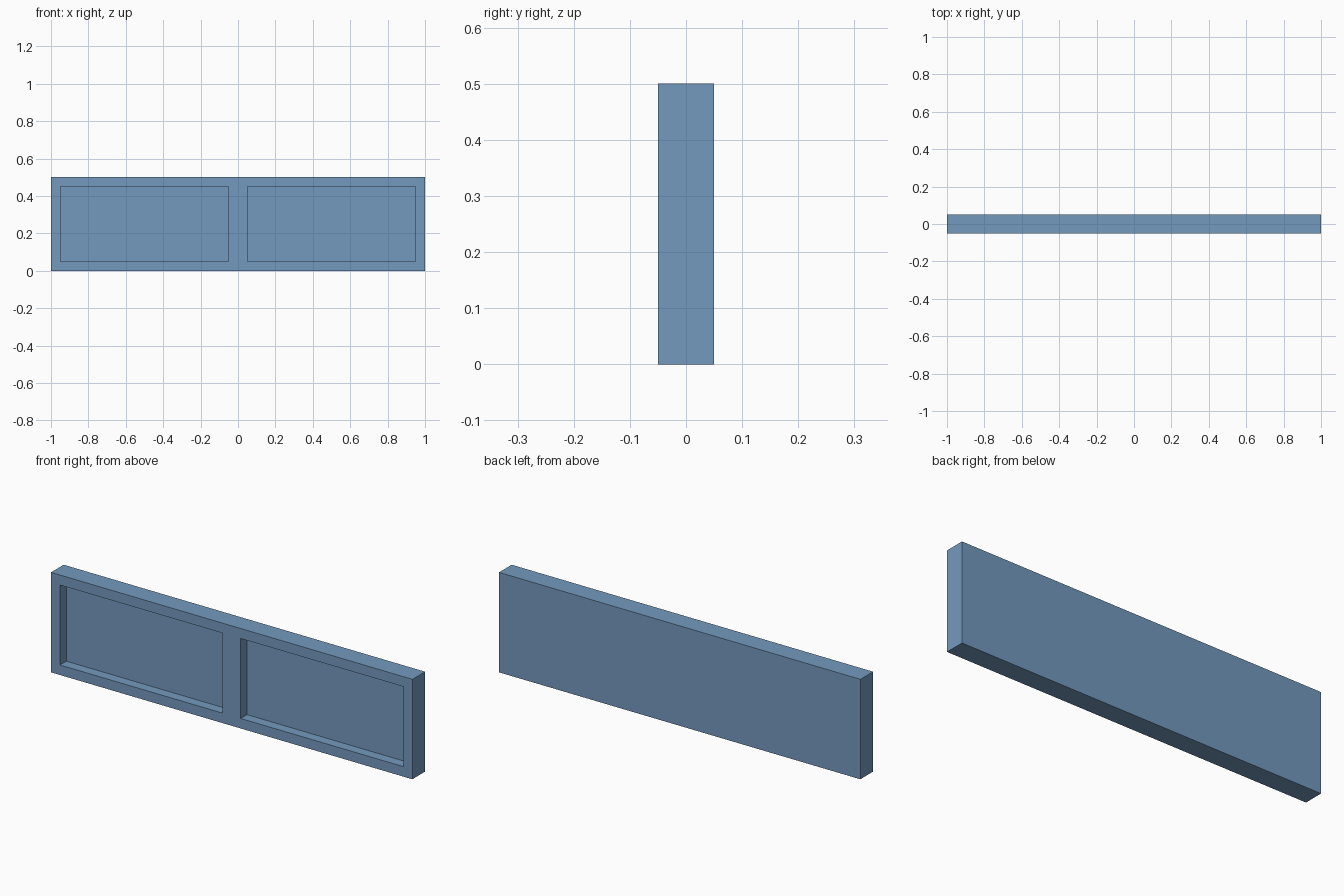
import bpy
import bmesh
from mathutils import Matrix

cube = bpy.data.objects.get("Cube")
if cube:
    bpy.data.objects.remove(cube, do_unlink=True)

LENGTH, DEPTH, HEIGHT = 2.0, 0.1, 0.5
BORDER, RECESS = 0.05, 0.05

# Single flat colour
blue = bpy.data.materials.new("steel_blue")
blue.use_nodes = True
color = (0.175, 0.32, 0.52, 1.0)
blue.diffuse_color = color
blue.node_tree.nodes["Principled BSDF"].inputs["Base Color"].default_value = color

# Solid slab standing on the ground
bm = bmesh.new()
bmesh.ops.create_cube(
    bm, size=1.0,
    matrix=Matrix.Translation((0, 0, HEIGHT / 2)) @ Matrix.Diagonal((LENGTH, DEPTH, HEIGHT, 1)))

# Split down the middle so the front has two panels
bmesh.ops.bisect_plane(bm, geom=bm.verts[:] + bm.edges[:] + bm.faces[:],
                       plane_co=(0, 0, 0), plane_no=(1, 0, 0))
bm.normal_update()
panels = [f for f in bm.faces if f.normal.y < -0.9]

# Frame border around each panel, then sink the panels
bmesh.ops.inset_individual(bm, faces=panels, thickness=BORDER, use_even_offset=True)
bmesh.ops.inset_individual(bm, faces=panels, thickness=0.0)
bmesh.ops.translate(bm, vec=(0, RECESS, 0), verts=[v for f in panels for v in f.verts])
bmesh.ops.recalc_face_normals(bm, faces=bm.faces[:])

mesh = bpy.data.meshes.new("recessed_panel")
bm.to_mesh(mesh)
bm.free()
mesh.materials.append(blue)
bpy.context.collection.objects.link(bpy.data.objects.new("recessed_panel", mesh))
